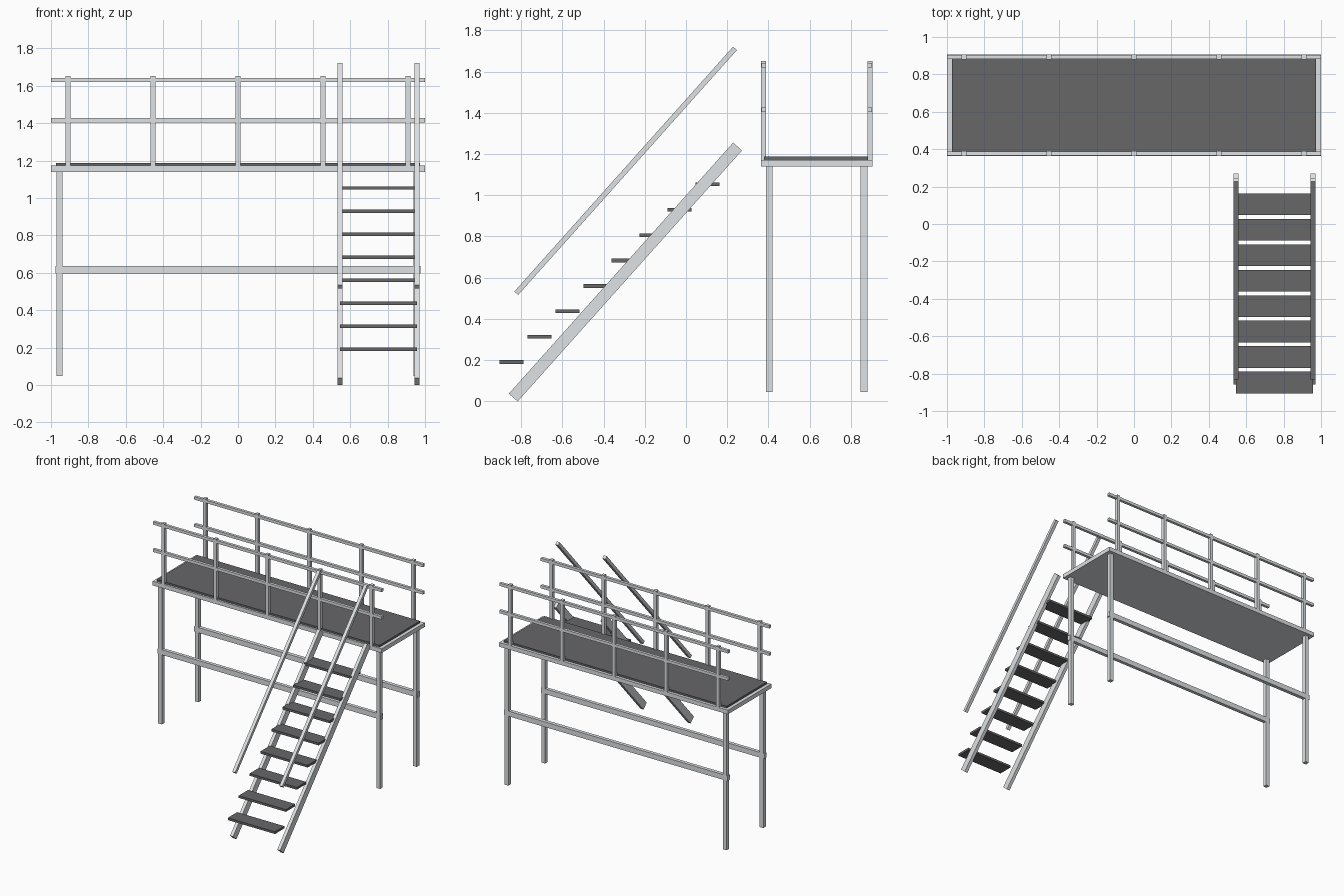
import bpy
import math
from mathutils import Vector

cube = bpy.data.objects.get("Cube")
if cube:
    bpy.data.objects.remove(cube, do_unlink=True)


def make_material(name, colour):
    mat = bpy.data.materials.new(name)
    mat.use_nodes = True
    mat.diffuse_color = colour
    mat.node_tree.nodes["Principled BSDF"].inputs["Base Color"].default_value = colour
    return mat


steel = make_material("light grey steel", (0.735, 0.76, 0.78, 1))
tread = make_material("dark grey tread", (0.136, 0.136, 0.141, 1))


def box(name, mat, xs, ys, zs):
    """Axis-aligned box from its extents."""
    bpy.ops.mesh.primitive_cube_add(size=1)
    ob = bpy.context.object
    ob.name = name
    ob.location = [sum(r) / 2 for r in (xs, ys, zs)]
    ob.scale = [r[1] - r[0] for r in (xs, ys, zs)]
    ob.data.materials.append(mat)
    return ob


def sloped_bar(name, xs, start, end, depth):
    """Square-cut bar running between two (y, z) points."""
    a, b = Vector((0, *start)), Vector((0, *end))
    run = b - a
    half = run.length / 2
    ob = box(name, steel, xs, (-half, half), (-depth / 2, depth / 2))
    ob.location = (sum(xs) / 2, *((a + b) / 2).yz)
    ob.rotation_euler.x = math.atan2(run.z, run.y)


# Platform: solid steel base with a dark floor plate on top
box("platform_base", steel, (-1, 1), (0.363, 0.905), (1.139, 1.172))
box("deck", tread, (-0.973, 0.973), (0.378, 0.882), (1.172, 1.187))

# Front and back: legs, brace, guard rail
sides = {
    "front": ((0.363, 0.389), (0.389, 0.42)),
    "back": ((0.879, 0.905), (0.846, 0.879)),
}
for side, (rail_y, leg_y) in sides.items():
    box(f"brace_{side}", steel, (-0.977, 0.977), (leg_y[0] + 0.002, leg_y[1] - 0.002),
        (0.595, 0.636))
    for x in (-0.954, 0.954):
        box(f"leg_{side}", steel, (x - 0.016, x + 0.016), leg_y, (0.047, 1.142))
    for i in range(-2, 3):
        x = i * 0.4545
        box(f"guard_post_{side}", steel, (x - 0.0125, x + 0.0125), rail_y, (1.17, 1.652))
    inner = (rail_y[0] + 0.002, rail_y[1] - 0.002)
    box(f"top_rail_{side}", steel, (-1, 1), inner, (1.619, 1.642))
    box(f"middle_rail_{side}", steel, (-1, 1), inner, (1.403, 1.426))

# Stair stringers and handrails
for side, xs in (("right", (0.532, 0.558)), ("left", (0.944, 0.97))):
    sloped_bar(f"stringer_{side}", xs, (-0.8375, 0.019), (0.25, 1.236), 0.057)
    sloped_bar(f"stair_handrail_{side}", xs, (-0.823, 0.525), (0.2375, 1.712), 0.025)

# Stair steps
for i in range(8):
    y, z = -0.905 + 0.136 * i, 0.191 + 0.1231 * i
    box("step", tread, (0.545, 0.957), (y, y + 0.116), (z - 0.009, z + 0.009))
